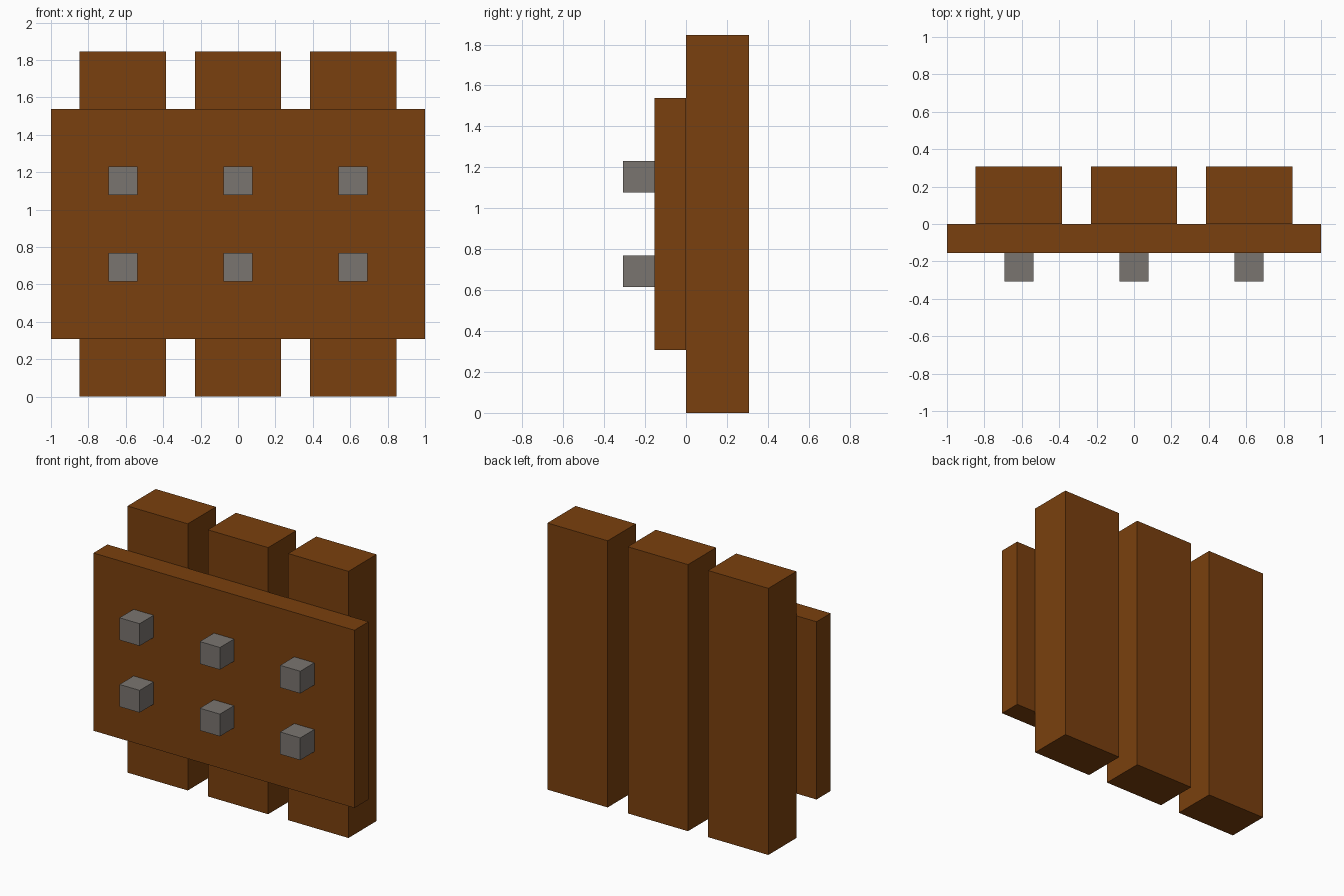
import bpy

cube = bpy.data.objects.get("Cube")
if cube:
    bpy.data.objects.remove(cube, do_unlink=True)

U = 2 / 13  # grid unit: the panel is 13 units wide


def material(name, color):
    mat = bpy.data.materials.new(name)
    mat.use_nodes = True
    mat.diffuse_color = color
    mat.node_tree.nodes["Principled BSDF"].inputs["Base Color"].default_value = color
    return mat


def box(name, center, size, mat):
    """Axis-aligned box, centre and size in grid units."""
    bpy.ops.mesh.primitive_cube_add(size=1, location=[c * U for c in center])
    obj = bpy.context.object
    obj.name = name
    obj.scale = [s * U for s in size]
    bpy.ops.object.transform_apply(location=False, rotation=False, scale=True)
    obj.data.materials.append(mat)
    return obj


wood = material("brown wood", (0.195, 0.051, 0.0044, 1))
metal = material("grey metal", (0.195, 0.178, 0.162, 1))

# Wide board across the front
box("front_board", (0, -0.5, 6), (13, 1, 8), wood)

# Three upright planks behind it, each with two square studs in front
for side, x in (("right", -4), ("middle", 0), ("left", 4)):
    box(f"{side}_plank", (x, 1, 6), (3, 2, 12), wood)
    for level, z in (("lower", 4.5), ("upper", 7.5)):
        box(f"{side}_{level}_stud", (x, -1.5, z), (1, 1, 1), metal)
